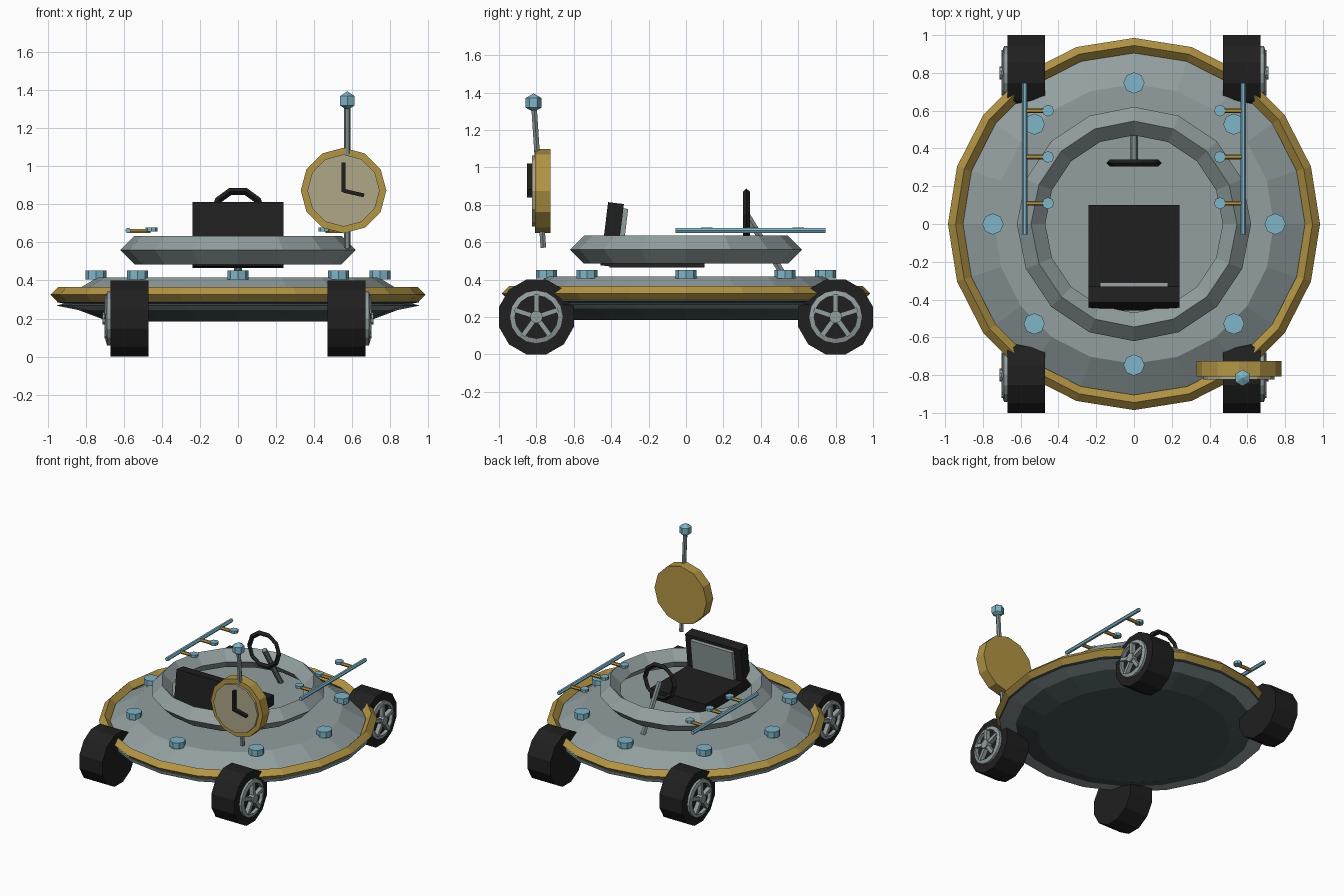
import bpy, bmesh, math
from mathutils import Vector, Matrix

if "Cube" in bpy.data.objects:
    bpy.data.objects.remove(bpy.data.objects["Cube"])


def mat(name, r, g, b):
    m = bpy.data.materials.new(name)
    m.diffuse_color = (r, g, b, 1)
    m.use_nodes = True
    m.node_tree.nodes["Principled BSDF"].inputs["Base Color"].default_value = m.diffuse_color
    return m


GREY = mat("light grey", 0.29, 0.345, 0.35)
STEEL = mat("steel", 0.22, 0.26, 0.265)
SLATE = mat("dark slate", 0.06, 0.085, 0.085)
GOLD = mat("gold", 0.45, 0.30, 0.06)
BLUE = mat("pale blue", 0.21, 0.46, 0.57)
BLACK = mat("black", 0.014, 0.014, 0.014)
TAN = mat("tan", 0.43, 0.39, 0.25)


def finish(name, bm, *mats):
    bmesh.ops.recalc_face_normals(bm, faces=bm.faces)
    me = bpy.data.meshes.new(name)
    bm.to_mesh(me)
    bm.free()
    for m in mats:
        me.materials.append(m)
    ob = bpy.data.objects.new(name, me)
    bpy.context.collection.objects.link(ob)
    return ob


def lathe(name, profile, segs, mats, loop=False, rule=None, matrix=None, phase=0.0):
    """Revolve (radius, height) points around z; open profiles get flat caps."""
    bm = bmesh.new()
    rings = []
    for r, z in profile:
        angles = [phase + 2 * math.pi * i / segs for i in range(segs)]
        rings.append([bm.verts.new((r * math.cos(a), r * math.sin(a), z)) for a in angles])
    n = len(rings)
    for k in range(n if loop else n - 1):
        a, b = rings[k], rings[(k + 1) % n]
        for i in range(segs):
            j = (i + 1) % segs
            f = bm.faces.new((a[i], a[j], b[j], b[i]))
            f.material_index = rule(k) if rule else 0
    if not loop:
        bm.faces.new(rings[0][::-1]).material_index = rule(0) if rule else 0
        bm.faces.new(rings[-1]).material_index = rule(n - 2) if rule else 0
    if matrix:
        bm.transform(matrix)
    return finish(name, bm, *mats)


def diamond(major, z, r):
    return [(major + r, z), (major, z + r), (major - r, z), (major, z - r)]


def rod(name, p, q, r, segs, m, phase=0.0):
    p, q = Vector(p), Vector(q)
    d = q - p
    mtx = Matrix.Translation(p) @ d.to_track_quat('Z', 'Y').to_matrix().to_4x4()
    return lathe(name, [(r, 0), (r, d.length)], segs, [m], matrix=mtx, phase=phase)


def box(name, center, size, m, rot=None):
    bm = bmesh.new()
    bmesh.ops.create_cube(bm, size=1)
    bm.transform(Matrix.Translation(center) @ (rot or Matrix()) @ Matrix.Diagonal((*size, 1)))
    return finish(name, bm, m)


# Saucer hull: slate bowl, grey flange, dark groove, grey sloped deck
lathe("hull", [(0.68, 0.185), (0.84, 0.245), (0.955, 0.268), (0.915, 0.278),
               (0.955, 0.286), (0.74, 0.415)], 20, [GREY, SLATE],
      rule=lambda k: 1 if k in (0, 2, 3) else 0)
lathe("gold_bumper", diamond(0.945, 0.325, 0.04), 20, [GOLD], loop=True)
lathe("cockpit_ring", diamond(0.545, 0.56, 0.075), 16, [GREY], loop=True)

# Deck lights
for i in range(8):
    a = i * math.pi / 4
    x, y = 0.747 * math.cos(a), 0.747 * math.sin(a)
    rod("deck_light", (x, y, 0.405), (x, y, 0.452), 0.056, 8, BLUE)

# Wheels with five-spoke rims on the outer side
for sx in (-1, 1):
    for y in (-0.8, 0.8):
        zc = 0.2
        rod("tyre", (sx * 0.47, y, zc), (sx * 0.67, y, zc), 0.207, 12, BLACK, math.pi / 12)
        mtx = Matrix.Translation((sx * 0.668, y, zc)) @ Matrix.Rotation(sx * math.pi / 2, 4, 'Y')
        lathe("wheel_rim", [(0.143, 0), (0.143, 0.02), (0.115, 0.028), (0.115, 0)], 16,
              [GREY], loop=True, matrix=mtx)
        rod("wheel_cap", (sx * 0.665, y, zc), (sx * 0.712, y, zc), 0.034, 10, GREY)
        for i in range(5):
            turn = Matrix.Rotation(i * 2 * math.pi / 5, 4, 'X')
            mid = Vector((sx * 0.684, y, zc)) + turn @ Vector((0, 0, 0.072))
            box("wheel_spoke", mid, (0.036, 0.026, 0.1), GREY, turn)

# Seat
lean = Matrix.Rotation(math.radians(-7), 4, 'X')
box("seat_cushion", (0, -0.155, 0.505), (0.48, 0.51, 0.08), BLACK)
box("seat_back", (0, -0.395, 0.64), (0.48, 0.085, 0.34), BLACK, lean)
box("seat_pad", (0, -0.338, 0.665), (0.36, 0.03, 0.23), GREY, lean)

# Steering
rod("steering_column", (0, 0.53, 0.41), (0, 0.325, 0.745), 0.02, 6, STEEL)
lathe("steering_wheel", diamond(0.128, 0, 0.019), 10, [BLACK], loop=True,
      matrix=Matrix.Translation((0, 0.323, 0.747)) @ Matrix.Rotation(math.pi / 2, 4, 'X'))

# Side rails with pegs
for sx in (-1, 1):
    rod("side_rail", (sx * 0.578, -0.055, 0.662), (sx * 0.578, 0.747, 0.662), 0.015, 6, BLUE)
    for y in (0.11, 0.355, 0.6):
        rod("rail_peg", (sx * 0.578, y, 0.66), (sx * 0.46, y, 0.66), 0.013, 6, GOLD)
        rod("peg_tip", (sx * 0.455, y, 0.657), (sx * 0.455, y, 0.678), 0.031, 8, BLUE)

# Clock on a leaning pole
cx, cz = 0.555, 0.873
rod("clock_case", (cx, -0.725, cz), (cx, -0.808, cz), 0.225, 12, GOLD)
rod("clock_face", (cx, -0.8, cz), (cx, -0.824, cz), 0.19, 12, TAN)
box("minute_hand", (cx, -0.837, 0.942), (0.02, 0.026, 0.155), BLACK)
box("hour_hand", (cx + 0.053, -0.837, 0.86), (0.112, 0.026, 0.02), BLACK,
    Matrix.Rotation(math.radians(13), 4, 'Y'))
rod("clock_pole", (0.575, -0.763, 0.57), (0.575, -0.813, 1.33), 0.017, 6, STEEL)
bm = bmesh.new()
bmesh.ops.create_uvsphere(bm, u_segments=6, v_segments=3, radius=0.05)
bm.transform(Matrix.Translation((0.575, -0.815, 1.345)))
finish("pole_knob", bm, BLUE)
